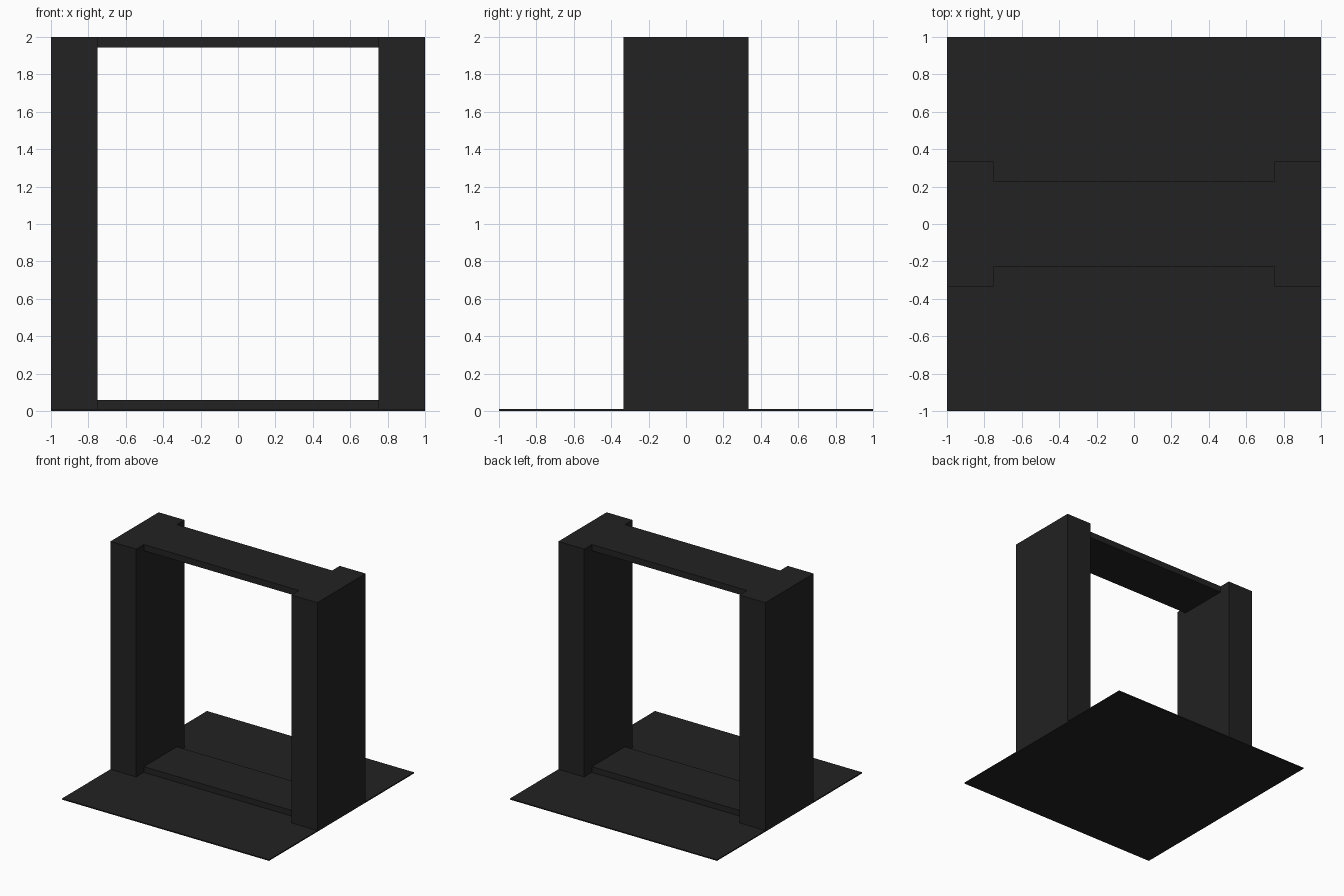
import bpy

# Remove the default cube
default = bpy.data.objects.get("Cube")
if default:
    bpy.data.objects.remove(default, do_unlink=True)

# Single charcoal material
COLOUR = (0.016, 0.016, 0.016, 1)
charcoal = bpy.data.materials.new("charcoal")
charcoal.use_nodes = True
charcoal.diffuse_color = COLOUR
charcoal.node_tree.nodes["Principled BSDF"].inputs["Base Color"].default_value = COLOUR


def box(name, low, high):
    """Add a box spanning two opposite corners."""
    centre = [(a + b) / 2 for a, b in zip(low, high)]
    bpy.ops.mesh.primitive_cube_add(size=1, location=centre)
    obj = bpy.context.object
    obj.name = obj.data.name = name
    obj.scale = [b - a for a, b in zip(low, high)]
    bpy.ops.object.transform_apply(location=False, rotation=False, scale=True)
    obj.data.materials.append(charcoal)
    return obj


BASE_TOP = 0.01
INNER = 0.75        # inner face of the posts
POST_DEPTH = 0.333
BAR_DEPTH = 0.228

# Thin square ground plate
box("base_plate", (-1, -1, 0), (1, 1, BASE_TOP))

# Upright posts
box("left_post", (INNER, -POST_DEPTH, BASE_TOP), (1, POST_DEPTH, 2))
box("right_post", (-1, -POST_DEPTH, BASE_TOP), (-INNER, POST_DEPTH, 2))

# Threshold and lintel between the posts
box("threshold", (-INNER, -BAR_DEPTH, BASE_TOP), (INNER, BAR_DEPTH, 0.06))
box("lintel", (-INNER, -BAR_DEPTH, 1.945), (INNER, BAR_DEPTH, 2))
